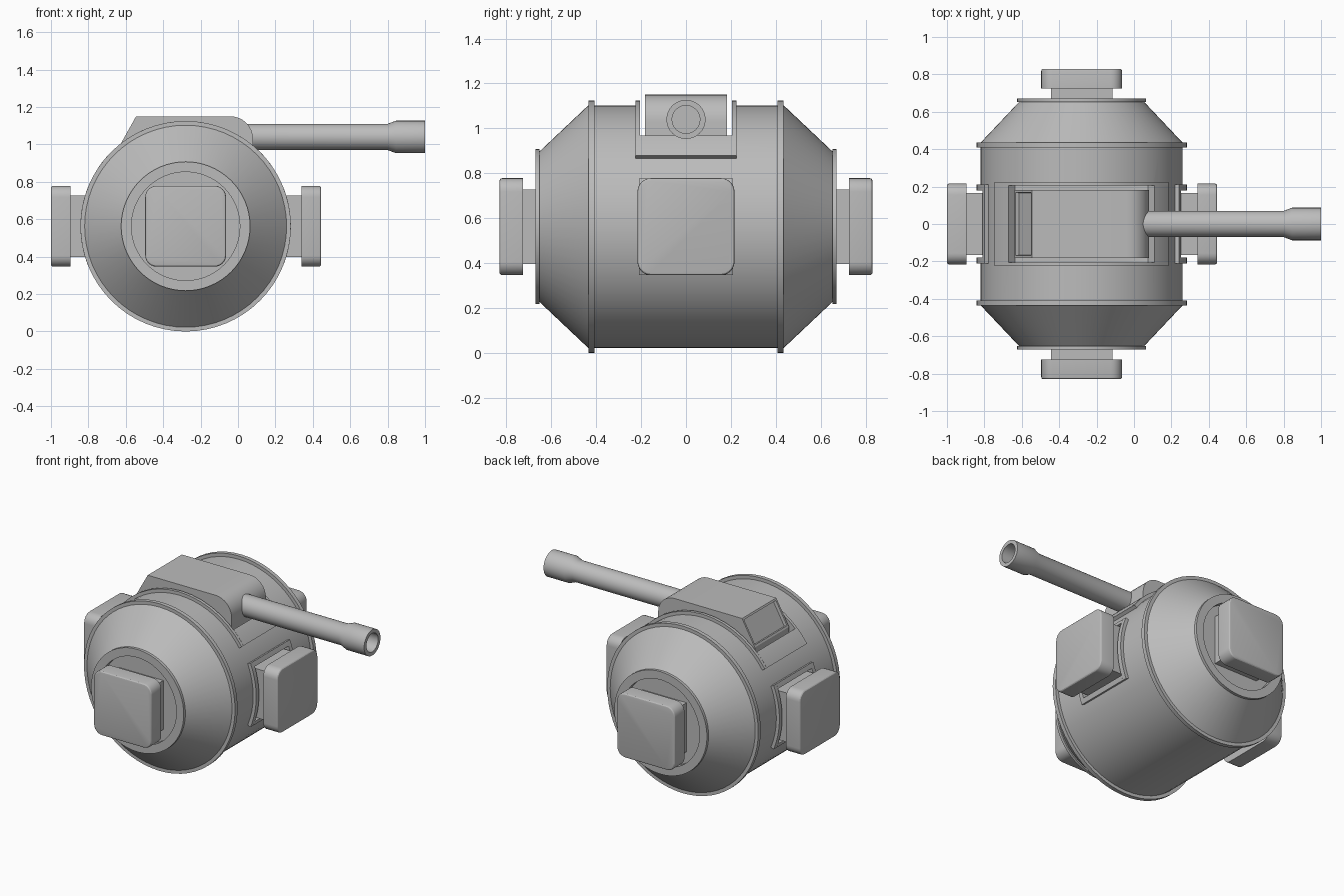
import bpy, bmesh
from math import sin, cos, pi, radians, asin
from mathutils import Matrix, Vector

if "Cube" in bpy.data.objects:
    bpy.data.objects.remove(bpy.data.objects["Cube"])

CX, CZ, R = -0.28, 0.5625, 0.5625
CENTRE = Matrix.Translation((CX, 0, CZ))

grey = bpy.data.materials.new("plain_grey")
grey.use_nodes = True
colour = (0.5, 0.5, 0.5, 1)
grey.diffuse_color = colour
grey.node_tree.nodes["Principled BSDF"].inputs["Base Color"].default_value = colour


def finish(name, bm, matrix=Matrix(), smooth=True):
    bmesh.ops.transform(bm, matrix=matrix, verts=bm.verts)
    bmesh.ops.recalc_face_normals(bm, faces=bm.faces)
    mesh = bpy.data.meshes.new(name)
    bm.to_mesh(mesh)
    bm.free()
    obj = bpy.data.objects.new(name, mesh)
    bpy.context.collection.objects.link(obj)
    mesh.materials.append(grey)
    if smooth:
        shade(obj)
    return obj


def shade(obj):
    bpy.ops.object.select_all(action='DESELECT')
    obj.select_set(True)
    bpy.context.view_layer.objects.active = obj
    bpy.ops.object.shade_smooth_by_angle(angle=radians(25))


def lathe(name, profile, matrix, steps):
    """Spin (radius, height) points about local z."""
    bm = bmesh.new()
    verts = [bm.verts.new((r, 0, h)) for r, h in profile]
    edges = [bm.edges.new(pair) for pair in zip(verts, verts[1:])]
    bmesh.ops.spin(bm, geom=verts + edges, cent=(0, 0, 0), axis=(0, 0, 1),
                   angle=2 * pi, steps=steps)
    bmesh.ops.remove_doubles(bm, verts=bm.verts, dist=0.0002)
    return finish(name, bm, matrix)


def prism(outline, y0, y1):
    """Extrude an (x, z) outline along y."""
    bm = bmesh.new()
    face = bm.faces.new([bm.verts.new((x, y0, z)) for x, z in outline])
    ext = bmesh.ops.extrude_face_region(bm, geom=[face])
    moved = [v for v in ext["geom"] if isinstance(v, bmesh.types.BMVert)]
    bmesh.ops.translate(bm, vec=(0, y1 - y0, 0), verts=moved)
    bmesh.ops.recalc_face_normals(bm, faces=bm.faces)
    return bm


def arc_piece(name, a0, a1, y0, y1, turn):
    """Raised strip following the drum, angles measured from straight up."""
    n = 14
    angles = [a0 + (a1 - a0) * i / n for i in range(n + 1)]
    outline = [(R * sin(a), R * cos(a)) for a in angles]
    outline += [(0.49 * sin(a), 0.49 * cos(a)) for a in reversed(angles)]
    return finish(name, prism(outline, y0, y1), CENTRE @ turn)


def frame(name, x_in, x_out, y_in, y_out, turn):
    a_in, a_out = asin(x_in / R), asin(x_out / R)
    for side, s in (("front", -1), ("back", 1)):
        arc_piece(f"{name}_{side}_rail", -a_out, a_out,
                  *sorted((s * y_in, s * y_out)), turn)
    for side, s in (("right", -1), ("left", 1)):
        arc_piece(f"{name}_{side}_bar", *sorted((s * a_in, s * a_out)),
                  -y_in, y_in, turn)


def block(size, z0, z1, corner=0, rim=0):
    bm = bmesh.new()
    bmesh.ops.create_cube(bm, size=1, matrix=Matrix.Translation((0, 0, (z0 + z1) / 2))
                          @ Matrix.Diagonal((size[0], size[1], z1 - z0, 1)))
    if corner:
        uprights = [e for e in bm.edges
                    if abs(e.verts[0].co.z - e.verts[1].co.z) > 0.01]
        bmesh.ops.bevel(bm, geom=uprights, offset=corner, segments=6,
                        profile=0.5, affect='EDGES')
    if rim:
        top = [e for e in bm.edges if min(v.co.z for v in e.verts) > z1 - 0.001]
        bmesh.ops.bevel(bm, geom=top, offset=rim, segments=3,
                        profile=0.5, affect='EDGES')
    return bm


# Drum body with cone ends and dished caps
half = [(0, 0.63), (0.29, 0.63), (0.29, 0.67), (0.345, 0.67), (0.345, 0.652),
        (0.335, 0.652), (0.54, 0.435), (R, 0.435), (R, 0.408), (0.54, 0.408)]
profile = half + [(r, -h) for r, h in reversed(half)]
body = lathe("drum_body", profile, CENTRE @ Matrix.Rotation(pi / 2, 4, 'X'), 64)

# Recesses under the turret and behind the side pads
turns = {"top": Matrix(), "left": Matrix.Rotation(pi / 2, 4, 'Y'),
         "right": Matrix.Rotation(-pi / 2, 4, 'Y')}
for key, turn in turns.items():
    size, floor = ((0.77, 0.41), 0.37) if key == "top" else ((0.37, 0.36), 0.49)
    cutter = finish(f"{key}_recess_cutter", block(size, floor, 0.8),
                    CENTRE @ turn, False)
    mod = body.modifiers.new(key, 'BOOLEAN')
    mod.operation, mod.solver, mod.object = 'DIFFERENCE', 'EXACT', cutter
    bpy.context.view_layer.objects.active = body
    bpy.ops.object.modifier_apply(modifier=key)
    bpy.data.objects.remove(cutter)
shade(body)

# Raised frames round the recesses
frame("turret_frame", 0.39, 0.465, 0.205, 0.225, turns["top"])
for key in ("left", "right"):
    frame(f"{key}_pad_frame", 0.185, 0.215, 0.18, 0.21, turns[key])

# Docking pads on four sides
pads = {"left": (turns["left"], 0.62), "right": (turns["right"], 0.615),
        "front": (Matrix.Rotation(pi / 2, 4, 'X'), 0.725),
        "back": (Matrix.Rotation(-pi / 2, 4, 'X'), 0.725)}
for key, (turn, start) in pads.items():
    finish(f"{key}_pad_neck", block((0.33, 0.33), start - 0.16, start + 0.01),
           CENTRE @ turn)
    finish(f"{key}_pad", block((0.432, 0.432), start, start + 0.105, 0.06, 0.012),
           CENTRE @ turn)

# Turret with a rounded front and a sloped back
nose = [(-0.04 + 0.12 * sin(a), 1.03 + 0.12 * cos(a))
        for a in (i * pi / 16 for i in range(9))]
outline = [(-0.64, 0.9), (-0.64, 0.98), (-0.545, 1.15)] + nose + [(0.08, 0.9)]
bm = prism(outline, -0.182, 0.182)
slope = max(bm.faces, key=lambda f: f.normal.dot(Vector((-0.87, 0, 0.49))))
bmesh.ops.inset_individual(bm, faces=[slope], thickness=0.018)
bmesh.ops.inset_individual(bm, faces=[slope], thickness=0.004, depth=-0.02)
finish("turret", bm)

# Gun barrel with a flared hollow muzzle
barrel = [(0, 0), (0.07, 0), (0.07, 0.80), (0.087, 0.845), (0.087, 1.0),
          (0.062, 1.0), (0.062, 0.8), (0, 0.8)]
lathe("gun_barrel", barrel, Matrix.Translation((0, 0, 1.04)) @ turns["left"], 32)
